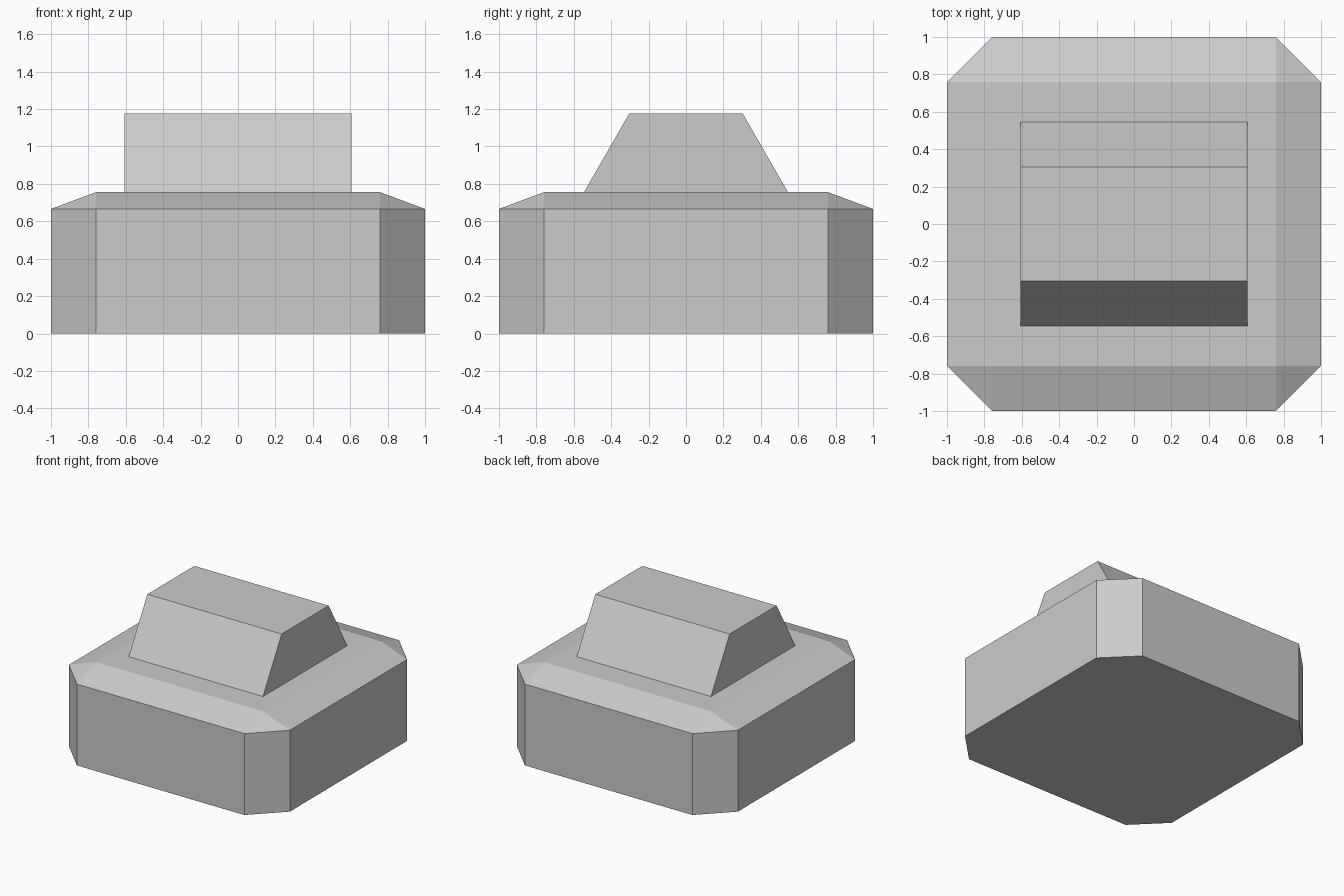
import bpy
import bmesh

if "Cube" in bpy.data.objects:
    bpy.data.objects.remove(bpy.data.objects["Cube"])


def loft(name, rings):
    """Closed flat-faced solid bridged through matching rings of points."""
    bm = bmesh.new()
    loops = [[bm.verts.new(p) for p in ring] for ring in rings]
    n = len(loops[0])
    for a, b in zip(loops, loops[1:]):
        for i in range(n):
            j = (i + 1) % n
            bm.faces.new((a[i], a[j], b[j], b[i]))
    bm.faces.new(loops[0][::-1])
    bm.faces.new(loops[-1])
    # Collapse coincident corners where the octagon narrows to a square
    bmesh.ops.remove_doubles(bm, verts=bm.verts, dist=1e-5)
    bmesh.ops.recalc_face_normals(bm, faces=bm.faces)
    mesh = bpy.data.meshes.new(name)
    bm.to_mesh(mesh)
    bm.free()
    obj = bpy.data.objects.new(name, mesh)
    bpy.context.collection.objects.link(obj)
    return obj


def octagon(half, inner, z):
    """Square ring with cut corners; inner == half gives a plain square."""
    h, c = half, inner
    return [(x, y, z) for x, y in ((h, -c), (h, c), (c, h), (-c, h),
                                   (-h, c), (-h, -c), (-c, -h), (c, -h))]


def rectangle(hx, hy, z):
    return [(hx, -hy, z), (hx, hy, z), (-hx, hy, z), (-hx, -hy, z)]


# Base block with cut corners and a shallow sloped rim
loft("base_block", [octagon(1.0, 0.758, 0.0),
                    octagon(1.0, 0.758, 0.666),
                    octagon(0.758, 0.758, 0.756)])

# Raised block on top, sloped at front and back
loft("top_block", [rectangle(0.608, 0.545, 0.756),
                   rectangle(0.608, 0.304, 1.175)])
